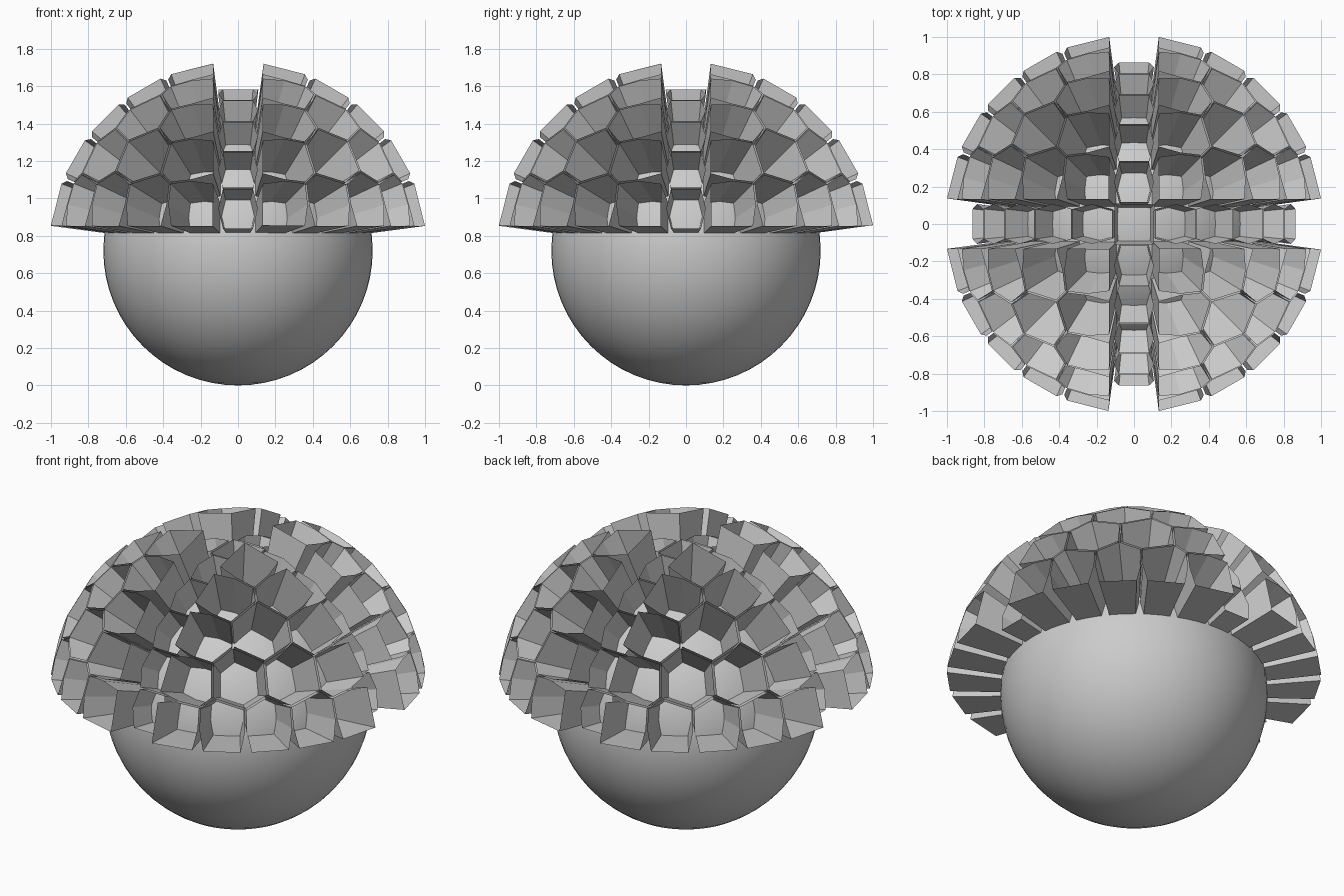
import bpy, bmesh, math
from mathutils import Vector

if "Cube" in bpy.data.objects:
    bpy.data.objects.remove(bpy.data.objects["Cube"])

R = 0.72                       # core radius, also its centre height
CENTRE = Vector((0, 0, R))
SHRINK = 0.96                  # leaves a thin gap between neighbouring tubes

# smooth core ball
bpy.ops.mesh.primitive_uv_sphere_add(segments=64, ring_count=32, radius=R, location=CENTRE)
core = bpy.context.object
core.name = "core_ball"
bpy.ops.object.shade_smooth()


# cell centres: 15 per octant, 5 along each octant edge, 1 on each axis
def lattice():
    seen = set()
    for a in range(7):
        for b in range(7):
            for c in range(7):
                zeros = (a, b, c).count(0)
                if a + b + c != (7 if zeros == 0 else 6):
                    continue
                for sx in (1, -1):
                    for sy in (1, -1):
                        for sz in (1, -1):
                            seen.add((a * sx, b * sy, c * sz))
    return sorted(seen)


step = math.pi / 12
keys = lattice()
dirs = [Vector([math.sin(k * step) for k in key]).normalized() for key in keys]

# hull of the centres; its face normals are the cell corners
hull = bmesh.new()
for d in dirs:
    hull.verts.new(d)
bmesh.ops.convex_hull(hull, input=hull.verts[:])
corners = {i: [] for i in range(len(dirs))}
for f in hull.faces:
    n = (f.verts[1].co - f.verts[0].co).cross(f.verts[2].co - f.verts[0].co).normalized()
    if n.dot(f.verts[0].co) < 0:
        n = -n
    for v in f.verts:
        i = max(range(len(dirs)), key=lambda j: dirs[j].dot(v.co))
        corners[i].append(n)
hull.free()


def distinct(pts, gap):
    out = []
    for p in pts:
        if all((p - q).length > gap for q in out):
            out.append(p)
    return out


# trim the corners that lie beside a channel, so the cells become hexagon-like
def trim(i, pts):
    key = keys[i]
    if key.count(0) == 2:
        return pts
    strip = key.count(0) == 1
    out = []
    for k, p in enumerate(pts):
        small = [a for a in range(3) if abs(p[a]) < 0.2]
        if not strip and len(small) != 1:
            out.append(p)
            continue
        axis = key.index(0) if strip else small[0]
        for q in (pts[k - 1], pts[(k + 1) % len(pts)]):
            if strip:
                frac = 0.5 if p[axis] * q[axis] > 0 else 0.12
            else:
                frac = 0.1 if abs(q[axis]) < 0.2 else 0.5
            out.append(p.lerp(q, frac))
    return distinct(out, 0.005)


def outline(i):
    c = dirs[i]
    u = c.orthogonal().normalized()
    w = c.cross(u)
    pts = sorted(corners[i], key=lambda p: math.atan2(p.dot(w), p.dot(u)))
    pts = trim(i, distinct(pts, 0.05))
    return [(c + (p - c) * SHRINK).normalized() for p in pts]


# open radial tubes, tall in the octants and short in the dividing channels
def tubes(name, ids, outer):
    bm = bmesh.new()
    for i in ids:
        ring = outline(i)
        low = [bm.verts.new(p * (R - 0.01)) for p in ring]
        top = [bm.verts.new(p * outer) for p in ring]
        n = len(ring)
        for k in range(n):
            m = (k + 1) % n
            bm.faces.new((low[k], low[m], top[m], top[k]))
    me = bpy.data.meshes.new(name)
    bm.to_mesh(me)
    bm.free()
    ob = bpy.data.objects.new(name, me)
    ob.location = CENTRE
    bpy.context.collection.objects.link(ob)


upper = [i for i, k in enumerate(keys) if k[2] > 0]
tubes("tall_cells", [i for i in upper if 0 not in keys[i]], 1.018)
tubes("channel_cells", [i for i in upper if 0 in keys[i]], 0.875)
